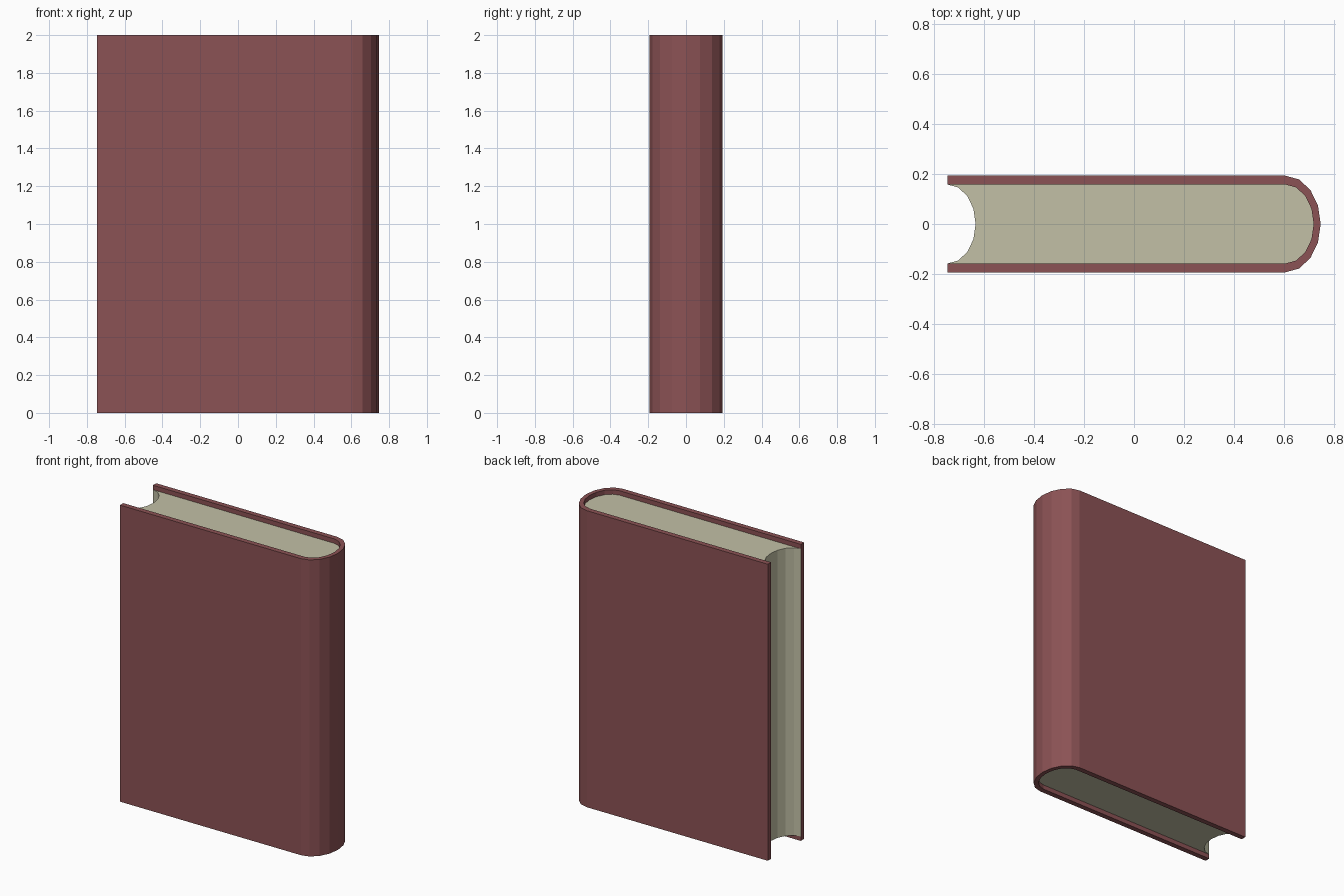
import bpy, bmesh, math

if "Cube" in bpy.data.objects:
    bpy.data.objects.remove(bpy.data.objects["Cube"])

HALF_LEN, ARC_X = 0.746, 0.605    # half width, start of the rounded spine
OUT_Y, IN_Y = 0.193, 0.158        # outer and inner half thickness of the cover
IN_RX = 0.113                     # depth of inner spine curve and fore-edge hollow
RECESS = 0.03                     # pages sit inside the cover top and bottom


def half_ellipse(cx, rx, ry, n=8):
    """Points from +y round through +x to -y."""
    return [(cx + rx * math.sin(math.pi * i / n), ry * math.cos(math.pi * i / n))
            for i in range(n + 1)]


def material(name, color):
    mat = bpy.data.materials.new(name)
    mat.diffuse_color = (*color, 1)
    mat.use_nodes = True
    mat.node_tree.nodes["Principled BSDF"].inputs["Base Color"].default_value = mat.diffuse_color
    return mat


def extrude_profile(name, points, z0, z1, mat):
    bm = bmesh.new()
    face = bm.faces.new([bm.verts.new((x, y, z0)) for x, y in points])
    ext = bmesh.ops.extrude_face_region(bm, geom=[face], use_keep_orig=True)
    top = [v for v in ext["geom"] if isinstance(v, bmesh.types.BMVert)]
    bmesh.ops.translate(bm, verts=top, vec=(0, 0, z1 - z0))
    # split the concave caps cleanly
    bmesh.ops.triangulate(bm, faces=[f for f in bm.faces if len(f.verts) > 4])
    bmesh.ops.recalc_face_normals(bm, faces=bm.faces)
    mesh = bpy.data.meshes.new(name)
    bm.to_mesh(mesh)
    bm.free()
    mesh.materials.append(mat)
    obj = bpy.data.objects.new(name, mesh)
    bpy.context.collection.objects.link(obj)
    return obj


outer_spine = half_ellipse(ARC_X, HALF_LEN - ARC_X, OUT_Y)
inner_spine = half_ellipse(ARC_X, IN_RX, IN_Y)

# Cover: U-shaped shell with two boards and a rounded spine
cover = ([(-HALF_LEN, OUT_Y)] + outer_spine + [(-HALF_LEN, -OUT_Y), (-HALF_LEN, -IN_Y)]
         + inner_spine[::-1] + [(-HALF_LEN, IN_Y)])
extrude_profile("cover", cover, 0, 2, material("cover_red", (0.26, 0.085, 0.09)))

# Pages: rounded at the spine, hollowed at the fore edge
fore_edge = half_ellipse(-HALF_LEN, IN_RX, IN_Y)
extrude_profile("pages", inner_spine + fore_edge[::-1], RECESS, 2 - RECESS,
                material("page_cream", (0.54, 0.53, 0.38)))
